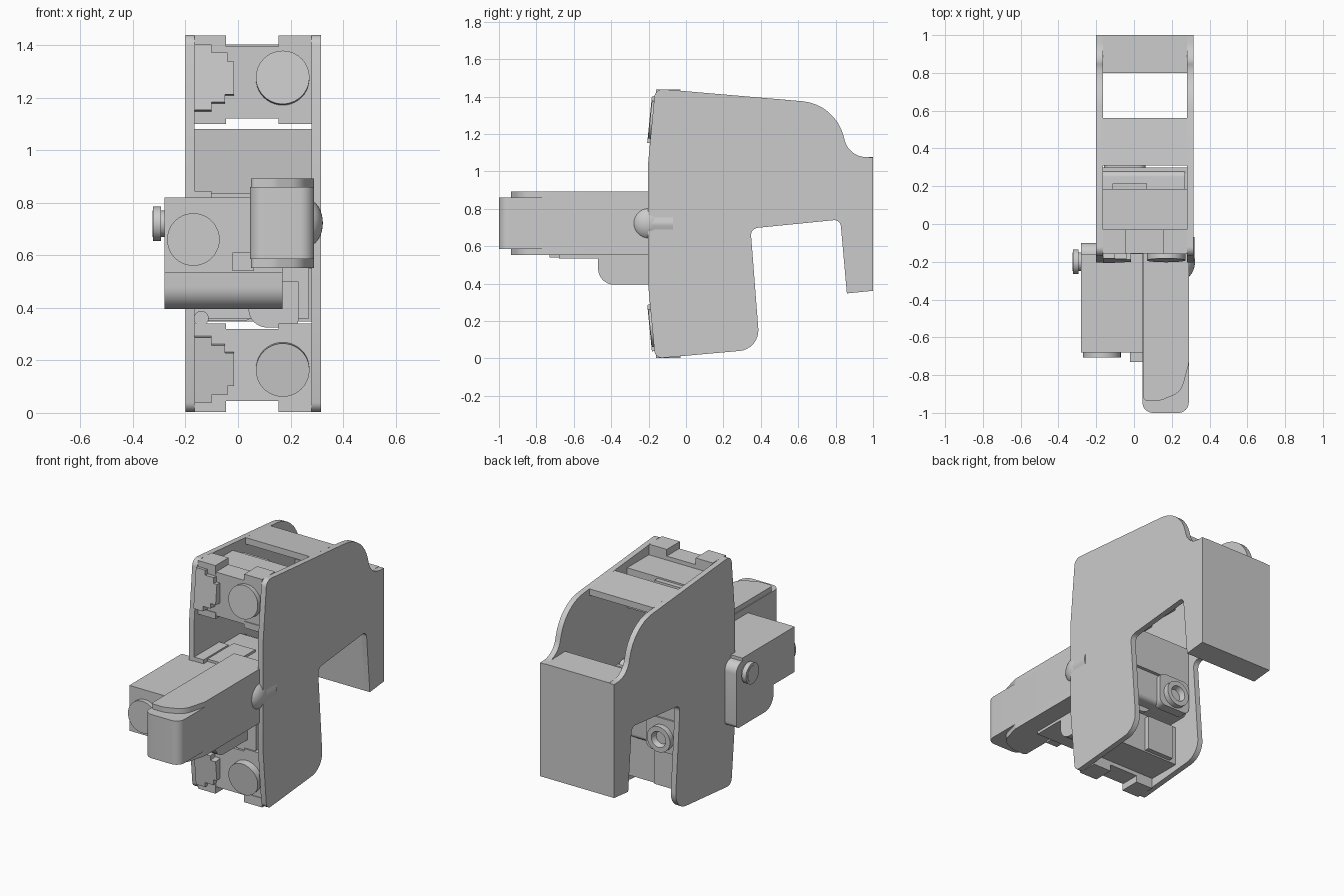
import bpy, bmesh, math
from mathutils import Vector, Matrix

if "Cube" in bpy.data.objects:
    bpy.data.objects.remove(bpy.data.objects["Cube"])


def rounded(corners, seg=8):
    """Turn (u, v, radius) corners into a polygon with arc fillets."""
    out, n = [], len(corners)
    for i, c in enumerate(corners):
        p = Vector(c[:2])
        r = c[2] if len(c) > 2 else 0
        if r == 0:
            out.append(p)
            continue
        a = (Vector(corners[i - 1][:2]) - p).normalized()
        b = (Vector(corners[(i + 1) % n][:2]) - p).normalized()
        half = a.angle(b) / 2
        centre = p + (a + b).normalized() * r / math.sin(half)
        s, e = p + a * r / math.tan(half) - centre, p + b * r / math.tan(half) - centre
        turn = s.angle_signed(e)
        for k in range(seg + 1):
            out.append(centre + Matrix.Rotation(-turn * k / seg, 2) @ s)
    return out


def finish(name, bm, smooth=True):
    bmesh.ops.recalc_face_normals(bm, faces=bm.faces)
    me = bpy.data.meshes.new(name)
    bm.to_mesh(me)
    bm.free()
    ob = bpy.data.objects.new(name, me)
    bpy.context.collection.objects.link(ob)
    if smooth:
        bpy.ops.object.select_all(action='DESELECT')
        ob.select_set(True)
        bpy.context.view_layer.objects.active = ob
        bpy.ops.object.shade_smooth_by_angle(angle=math.radians(30))
    return ob


def prism(name, corners, axis, lo, hi):
    """Extrude a profile: axis x takes (y,z), y takes (x,z), z takes (x,y)."""
    place = {'x': lambda u, v, w: (w, u, v), 'y': lambda u, v, w: (u, w, v),
             'z': lambda u, v, w: (u, v, w)}[axis]
    bm = bmesh.new()
    base = bm.faces.new([bm.verts.new(place(p[0], p[1], lo)) for p in rounded(corners)])
    ext = bmesh.ops.extrude_face_region(bm, geom=[base])
    move = Vector(place(0, 0, hi - lo))
    bmesh.ops.translate(bm, vec=move, verts=[v for v in ext['geom'] if isinstance(v, bmesh.types.BMVert)])
    return finish(name, bm)


def box(name, x0, x1, y0, y1, z0, z1):
    return prism(name, [(x0, y0), (x1, y0), (x1, y1), (x0, y1)], 'z', z0, z1)


def disc(name, centre, r, depth, axis, tilt=0):
    bm = bmesh.new()
    turn = Matrix.Rotation(math.pi / 2, 4, 'Y' if axis == 'x' else 'X')
    m = Matrix.Translation(centre) @ Matrix.Rotation(tilt, 4, 'X') @ turn
    bmesh.ops.create_cone(bm, cap_ends=True, segments=40, radius1=r, radius2=r, depth=depth, matrix=m)
    return finish(name, bm)


# Side plates with the stepped-arch outline
plate = [(-.165, 0, .04), (-.203, .4), (-.203, 1.04), (-.165, 1.443, .045), (.80, 1.36, .25),
         (.87, 1.08, .12), (1, 1.075), (1, .362), (.86, .348), (.825, .743, .035),
         (.345, .695, .04), (.395, .05, .11)]
prism("left_side_plate", plate, 'x', -.20, -.165)
prism("right_side_plate", plate, 'x', .28, .315)

# Rear block and thin top bridge between the plates
prism("rear_block", [(.80, 1.08), (1, 1.077), (1, .362), (.86, .348)], 'x', -.166, .281)
prism("top_bridge", [(.31, 1.402), (.56, 1.381), (.56, 1.341), (.31, 1.362)], 'x', -.166, .281)

# Upper and lower modules, mirrored about mid height
MID = .72
teeth = [(-.165, 1.40), (-.10, 1.40), (-.10, 1.37), (-.04, 1.37), (-.04, 1.335), (-.015, 1.335),
         (-.015, 1.21), (-.05, 1.21), (-.05, 1.18), (-.10, 1.18), (-.10, 1.15), (-.165, 1.15)]
for label, s in (("upper", 1), ("lower", -1)):
    def z(h):
        return MID + s * (h - MID)
    box(label + "_module_body", -.165, .28, -.12, .185, *sorted((z(1.12), z(1.37))))
    box(label + "_module_rear_tab", -.115, .07, .185, .215, *sorted((z(1.14), z(1.36))))
    box(label + "_module_front", -.165, .28, -.155, -.03, *sorted((z(1.12), z(1.395))))
    for side, x0, x1 in (("left", -.165, -.045), ("right", .155, .28)):
        box(f"{label}_{side}_outer_lug", x0, x1, -.16, -.03, *sorted((z(1.38), z(1.437))))
        box(f"{label}_{side}_inner_lug", x0, x1, -.16, -.03, *sorted((z(1.10), z(1.14))))
    tooth = prism(label + "_toothed_panel", [(x, z(h)) for x, h in teeth], 'y', -.195, -.14)
    pivot = Vector((0, -.17, z(1.275)))
    tooth.data.transform(Matrix.Translation(pivot) @ Matrix.Rotation(-.1 * s, 4, 'X')
                         @ Matrix.Translation(-pivot))
    disc(label + "_round_button", (.17, -.17, z(1.275)), .102, .045, 'y', -.1 * s)

# Central body with its rear socket and underside cover
prism("central_body", [(-.12, .36), (-.12, .82), (.28, .82, .03), (.28, .36, .03)], 'x', -.165, .27)
box("central_body_rear", -.165, .28, .1, .30, .55, .80)
box("body_top_rib", -.165, -.1, -.2, .05, .80, .845)
box("body_top_pad", -.1, .05, -.16, .1, .80, .835)
prism("underside_cover", [(.04, .325, .07), (.23, .325, .03), (.23, .5), (.04, .5)], 'y', -.15, .2)
disc("small_pin", (-.14, -.13, .36), .028, .06, 'y')
prism("socket_mount", [(-.16, .35, .04), (.06, .35, .04), (.06, .56, .04), (-.16, .56, .04)], 'y', .25, .31)

# Rear socket ring, lathed from a small rectangle
bm = bmesh.new()
for k in range(32):
    a = 2 * math.pi * k / 32
    for r, y in ((.08, .30), (.08, .345), (.05, .345), (.04, .31)):
        bm.verts.new((-.05 + r * math.cos(a), y, .44 + r * math.sin(a)))
bm.verts.ensure_lookup_table()
for k in range(32):
    for j in range(3):
        n = (k + 1) % 32
        bm.faces.new([bm.verts[i] for i in (k * 4 + j, n * 4 + j, n * 4 + j + 1, k * 4 + j + 1)])
bm.faces.new([bm.verts[k * 4 + 3] for k in range(32)])
finish("rear_socket_ring", bm)

# Offset front housing with button, side knob and details
prism("front_housing_arm", [(-.47, .395, .085), (-.47, .80), (-.10, .80, .06), (-.10, .395, .03)], 'x', -.28, .17)
box("front_housing", -.28, .17, -.68, -.36, .535, .82)
box("front_housing_cap", -.28, .05, -.36, -.16, .78, .82)
disc("front_housing_button", (-.17, -.69, .66), .10, .036, 'y')
box("front_housing_tab", -.02, .06, -.73, -.42, .54, .61)
disc("side_knob_stem", (-.295, -.2, .72), .05, .06, 'x')
disc("side_knob", (-.308, -.2, .72), .065, .03, 'x')

# Front lever with top and bottom cover plates
prism("lever_body", [(.045, -.1), (.045, -1, .055), (.29, -1, .055), (.29, -.1)], 'z', .585, .86)
cover = [(.05, -.11), (.05, -.935, .02), (.14, -.935, .08), (.25, -.89, .1), (.29, -.74, .08), (.29, -.11)]
prism("lever_top_cover", cover, 'z', .86, .892)
prism("lever_bottom_cover", cover, 'z', .552, .585)

# Pivot dome and its stub on the right
bm = bmesh.new()
bmesh.ops.create_uvsphere(bm, u_segments=32, v_segments=16, radius=1,
                          matrix=Matrix.Translation((.26, -.2, .723)) @ Matrix.Diagonal((.063, .09, .09, 1)))
finish("pivot_dome", bm)
prism("pivot_stub", [(.27, .67), (.31, .67, .01), (.323, .72, .05), (.31, .775, .01), (.27, .775)], 'y', -.2, -.07)
